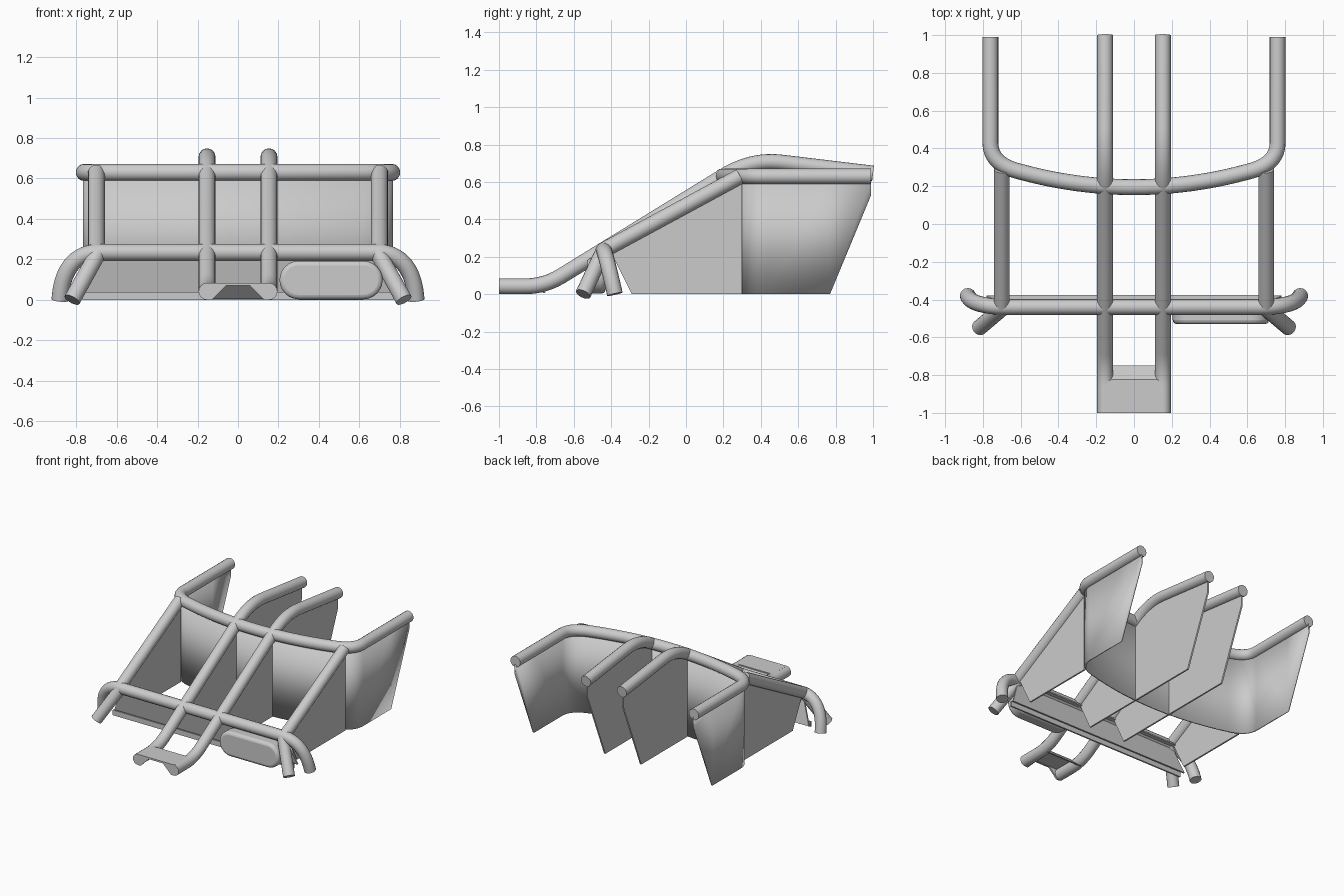
import bpy, bmesh, math
from mathutils import Vector

old = bpy.data.objects.get("Cube")
if old:
    bpy.data.objects.remove(old)

grey = bpy.data.materials.new("light_grey_metal")
grey.use_nodes = True
colour = (0.6, 0.6, 0.6, 1)
grey.diffuse_color = colour
grey.node_tree.nodes["Principled BSDF"].inputs["Base Color"].default_value = colour

R = 0.042        # tube radius
RAIL_Z = 0.63


def finish(obj):
    obj.data.materials.clear()
    obj.data.materials.append(grey)
    bpy.ops.object.select_all(action='DESELECT')
    obj.select_set(True)
    bpy.context.view_layer.objects.active = obj
    bpy.ops.object.shade_smooth_by_angle(angle=math.radians(35))
    return obj


def mesh_object(name, bm):
    bmesh.ops.recalc_face_normals(bm, faces=bm.faces)
    mesh = bpy.data.meshes.new(name)
    bm.to_mesh(mesh)
    bm.free()
    obj = bpy.data.objects.new(name, mesh)
    bpy.context.collection.objects.link(obj)
    return finish(obj)


def bend(a, b, c, steps=8):
    """Rounded corner from a to c, pulled towards b."""
    a, b, c = Vector(a), Vector(b), Vector(c)
    ts = [i / steps for i in range(steps + 1)]
    return [a * (1 - t) ** 2 + b * 2 * t * (1 - t) + c * t * t for t in ts]


def tube(name, points):
    curve = bpy.data.curves.new(name, 'CURVE')
    curve.dimensions = '3D'
    curve.bevel_depth = R
    curve.bevel_resolution = 6
    curve.use_fill_caps = True
    spline = curve.splines.new('POLY')
    spline.points.add(len(points) - 1)
    for p, co in zip(spline.points, points):
        p.co = (*co, 1)
    obj = bpy.data.objects.new(name, curve)
    bpy.context.collection.objects.link(obj)
    bpy.ops.object.select_all(action='DESELECT')
    obj.select_set(True)
    bpy.context.view_layer.objects.active = obj
    bpy.ops.object.convert(target='MESH')
    obj = bpy.context.object
    # small drilled hole in each end cap
    bm = bmesh.new()
    bm.from_mesh(obj.data)
    bmesh.ops.remove_doubles(bm, verts=bm.verts, dist=0.0005)
    caps = [f for f in bm.faces if len(f.verts) > 8]
    if caps:
        bmesh.ops.inset_individual(bm, faces=caps, thickness=R * 0.72)
        bmesh.ops.inset_individual(bm, faces=caps, thickness=0.0005, depth=-0.02)
    bm.to_mesh(obj.data)
    bm.free()
    return finish(obj)


def prism(name, points, offset):
    """Flat polygon extruded along offset, centred on it."""
    bm = bmesh.new()
    offset = Vector(offset)
    verts = [bm.verts.new(Vector(p) - offset / 2) for p in points]
    face = bm.faces.new(verts)
    new = bmesh.ops.extrude_face_region(bm, geom=[face])["geom"]
    bmesh.ops.translate(bm, vec=offset,
                        verts=[v for v in new if isinstance(v, bmesh.types.BMVert)])
    return mesh_object(name, bm)


def side_panel(name, x, yz):
    return prism(name, [(x, y, z) for y, z in yz], (0.012, 0, 0))


# Upper rail: shallow front arc with rounded corners and straight ends
def arc_y(x):
    return 0.195 + 0.225 * x * x


half = [Vector((x / 100, arc_y(x / 100), RAIL_Z)) for x in range(0, 60, 6)]
half += bend((0.62, arc_y(0.62), RAIL_Z), (0.76, 0.32, RAIL_Z), (0.76, 0.43, RAIL_Z), 12)
rail_end = [Vector((0.76, y, RAIL_Z)) for y in (0.77, 0.99)]


def mirrored(points):
    flip = [Vector((-p.x, p.y, p.z)) for p in reversed(points) if p.x > 0]
    return flip + points


tube("upper_rail", mirrored(half + rail_end[1:]))

# Curved wall hanging below the upper rail
bm = bmesh.new()
rows = []
for p in mirrored(half + rail_end):
    low = max(0.0, (p.y - 0.77) * 2.41)
    rows.append([bm.verts.new((p.x, p.y, z)) for z in (low, 0.61)])
for (a, b), (c, d) in zip(rows, rows[1:]):
    bm.faces.new((a, c, d, b))
wall = mesh_object("curved_wall", bm)
solid = wall.modifiers.new("thickness", 'SOLIDIFY')
solid.thickness = 0.012
solid.offset = 0

# Lower cross bar with ends curving down to the ground
bar = [Vector((0, -0.44, 0.235)), Vector((0.66, -0.44, 0.235))]
bar += bend((0.7, -0.44, 0.235), (0.865, -0.43, 0.22), (0.88, -0.38, 0), 14)
tube("lower_cross_bar", mirrored(bar))

for side, s in (("left", 1), ("right", -1)):
    # Outer struts, splayed legs and their panels
    tube(side + "_outer_strut", [(s * 0.7, -0.44, 0.235), (s * 0.7, 0.29, RAIL_Z)])
    tube(side + "_splayed_leg", [(s * 0.69, -0.44, 0.235), (s * 0.82, -0.55, 0.0)])
    side_panel(side + "_outer_panel", s * 0.7,
               [(-0.29, 0), (0.3, 0), (0.3, 0.62), (-0.41, 0.24)])

    # Inner runners from the nose, up the slope and over to the back
    x = s * 0.153
    path = [(x, -1, R)]
    path += bend((x, -0.86, R), (x, -0.76, R), (x, -0.67, 0.095))
    path += bend((x, 0.2, 0.63), (x, 0.345, 0.72), (x, 0.5, 0.705), 10)
    path.append((x, 1, 0.645))
    tube(side + "_inner_runner", path)
    side_panel(side + "_inner_panel", x,
               [(-0.29, 0), (0.77, 0), (0.99, 0.53), (0.99, 0.64), (0.5, 0.7),
                (0.33, 0.69), (0.2, 0.63), (-0.41, 0.25)])

# Lower skid plate leaning back under the cross bar, with a bottom lip
prism("skid_plate", [(-0.7, -0.43, 0.22), (0.7, -0.43, 0.22),
                     (0.78, -0.385, 0.02), (-0.78, -0.385, 0.02)], (0, 0.012, 0))
prism("skid_plate_lip", [(-0.77, -0.42, 0), (0.77, -0.42, 0),
                         (0.77, -0.42, 0.04), (-0.77, -0.42, 0.04)], (0, 0.012, 0))
prism("skid_plate_ledge", [(-0.7, -0.42, 0.215), (0.7, -0.42, 0.215),
                           (0.7, -0.375, 0.215), (-0.7, -0.375, 0.215)], (0, 0, 0.01))

# Rounded pod beside the left leg
outline = []
for cx, start in ((0.62, -90), (0.30, 90)):
    for i in range(13):
        a = math.radians(start + i * 15)
        outline.append((cx + 0.095 * math.cos(a), -0.48, 0.098 + 0.095 * math.sin(a)))
pod = prism("rounded_pod", outline, (0, 0.1, 0))
soft = pod.modifiers.new("soft_edge", 'BEVEL')
soft.width = 0.022
soft.segments = 3
soft.limit_method = 'ANGLE'
soft.angle_limit = math.radians(50)

# Nose: top plate, notched front plate and sloping rear plate
prism("nose_top_plate", [(-0.16, -1, 0.078), (0.16, -1, 0.078),
                         (0.16, -0.83, 0.078), (-0.16, -0.83, 0.078)], (0, 0, 0.01))
prism("nose_front_plate", [(x, -0.994, z) for x, z in (
    (-0.15, 0), (-0.13, 0), (-0.06, 0.07), (0.06, 0.07), (0.13, 0), (0.15, 0),
    (0.15, 0.083), (-0.15, 0.083))], (0, 0.012, 0))
prism("nose_sloping_plate", [(-0.15, -0.83, 0.076), (0.15, -0.83, 0.076),
                             (0.15, -0.755, 0.005), (-0.15, -0.755, 0.005)], (0, 0.012, 0))
